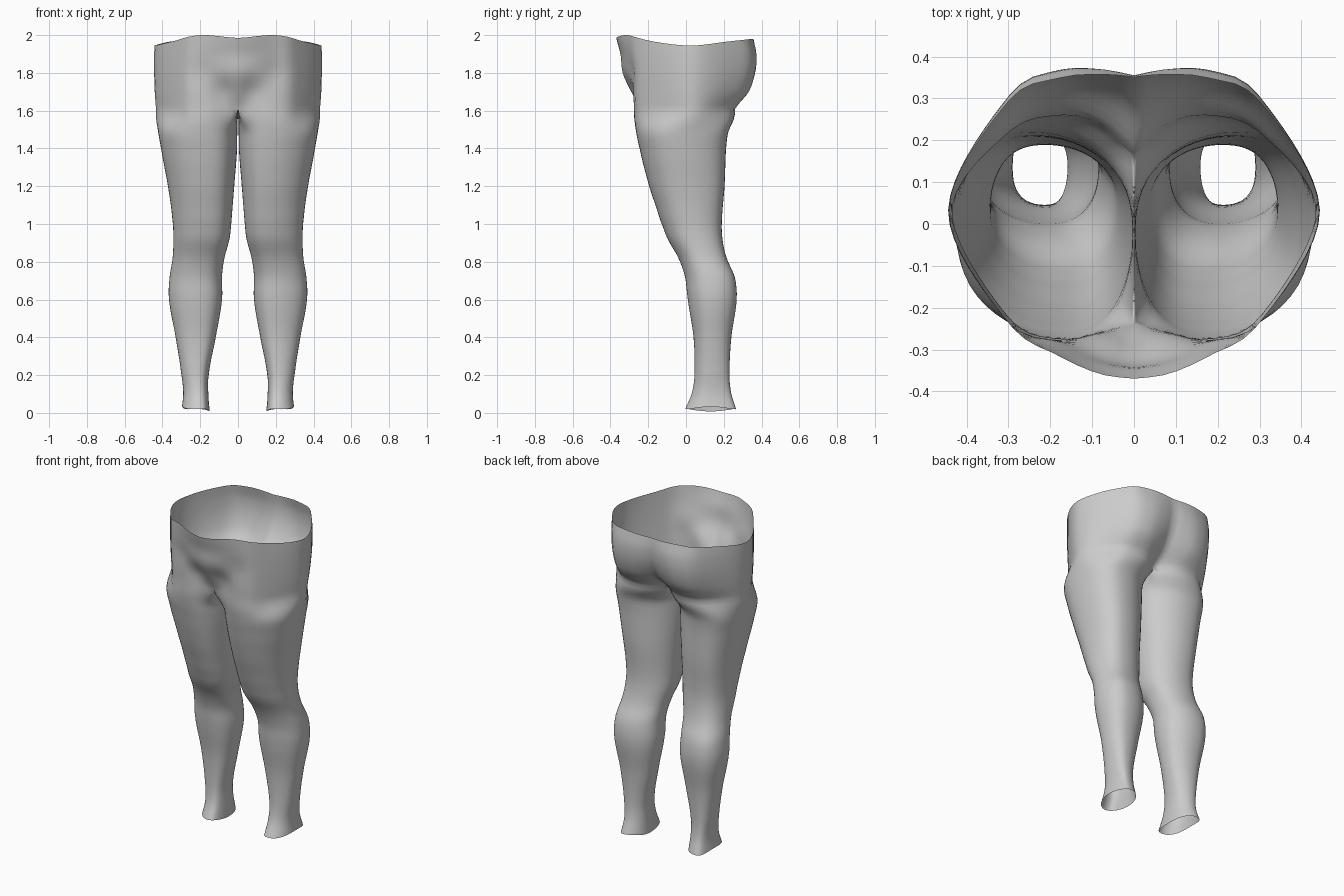
import bpy, bmesh, math
from mathutils import Vector

if "Cube" in bpy.data.objects:
    bpy.data.objects.remove(bpy.data.objects["Cube"])

OUT, INN = 36, 12          # segments on the outer wrap and the inner thigh
CROTCH = 1.61

# Leg profile: z, inner x, outer x, front y, back y
LEG = [
    (0.00, .150, .300, -.010, .270), (0.10, .157, .290, .030, .240),
    (0.20, .155, .300, .045, .230), (0.40, .118, .330, .040, .240),
    (0.60, .085, .365, .010, .268), (0.72, .085, .362, -.005, .258),
    (0.82, .072, .346, -.040, .215), (0.92, .045, .342, -.097, .193),
    (1.02, .034, .347, -.137, .190), (1.20, .020, .371, -.195, .204),
    (1.40, .005, .407, -.245, .212), (1.52, .004, .426, -.268, .228),
    (1.62, .004, .436, -.276, .260)]

# Pelvis profile: z, front y at XS, side x, back y at XS
XS = (0, .08, .18, .30)
PELVIS = [
    (1.60, -.235, -.258, -.274, -.222, .435, .160, .235, .255, .215),
    (1.70, -.290, -.268, -.278, -.228, .441, .275, .315, .330, .270),
    (1.80, -.335, -.318, -.282, -.233, .444, .335, .358, .362, .300),
    (1.90, -.347, -.336, -.302, -.236, .444, .355, .370, .366, .305),
    (2.00, -.372, -.360, -.315, -.236, .440, .350, .355, .345, .290)]
RIM = [1.985, 2.0, 1.965, 1.945, 1.965, 1.98, 1.978]   # waist height, front to back


def catmull(a, b, c, d, t):
    return .5 * (2*b + (c - a)*t + (2*a - 5*b + 4*c - d)*t*t + (3*b - a - 3*c + d)*t**3)


def along(pts, u):
    """Smooth interpolation through evenly keyed values, u in 0..1."""
    f = u * (len(pts) - 1)
    k = min(int(f), len(pts) - 2)
    return catmull(pts[max(k-1, 0)], pts[k], pts[k+1], pts[min(k+2, len(pts)-1)], f - k)


def row(table, z):
    """Smooth table lookup by height."""
    z = min(max(z, table[0][0]), table[-1][0])
    k = max(i for i in range(len(table) - 1) if table[i][0] <= z)
    t = (z - table[k][0]) / (table[k+1][0] - table[k][0])
    r = [table[max(k-1, 0)], table[k], table[k+1], table[min(k+2, len(table)-1)]]
    return [catmull(*[q[j] for q in r], t) for j in range(1, len(table[0]))]


def pelvis_ring(z):
    """Half outline from front centre round the side to back centre."""
    v = row(PELVIS, z)
    keys = [Vector((x, y)) for x, y in zip(XS, v[:4])] + [Vector((v[4], .03))]
    keys += [Vector((x, y)) for x, y in reversed(list(zip(XS, v[5:])))]
    fine = [along(keys, i / 160) for i in range(161)]
    dist = [0]
    for p, q in zip(fine, fine[1:]):
        dist.append(dist[-1] + (q - p).length)
    ring, k = [], 0
    for i in range(OUT + 1):
        d = dist[-1] * i / OUT
        while k < 159 and dist[k+1] < d:
            k += 1
        ring.append(fine[k].lerp(fine[k+1], (d - dist[k]) / (dist[k+1] - dist[k])))
    ring[0].x = ring[-1].x = 0
    return ring


def leg_point(z, a):
    xi, xo, yf, yb = row(LEG, z)
    c, s = math.cos(a), math.sin(a)
    x = (xi + xo)/2 + (xo - xi)/2 * math.copysign(abs(c)**.9, c)
    y = (yf + yb)/2 + (yb - yf)/2 * math.copysign(abs(s)**.9, s)
    x += .14 * (y - (yf + yb)/2) * s * s
    return Vector((max(x, .004), y))


bm = bmesh.new()
N = OUT + INN
angles = [math.radians(-135 + 270*i/OUT) for i in range(OUT + 1)]
angles += [math.radians(135 + 90*i/INN) for i in range(1, INN)]

# Crotch ring: pelvis outline closed by a straight seam on the centre line
base = pelvis_ring(CROTCH)
seam = base + [base[-1].lerp(base[0], i/INN) for i in range(1, INN)]

# Leg rings, ankle to crotch, with a slanted hem
rings, STEPS = [], 56
for j in range(STEPS + 1):
    z0 = CROTCH * j / STEPS
    s = min(max((z0 - 1.47) / (CROTCH - 1.47), 0), 1)
    s = s * s * (3 - 2*s)
    ring = []
    for i, a in enumerate(angles):
        hem = .02 + .012*math.cos(a) - .008*math.sin(a)*math.sin(2*a)
        z = z0 + hem * max(0, 1 - z0/.25)
        p = leg_point(z, a).lerp(seam[i], s)
        ring.append(bm.verts.new((p.x, p.y, z)))
    rings.append(ring)
for a, b in zip(rings, rings[1:]):
    for i in range(N):
        k = (i + 1) % N
        bm.faces.new((a[i], a[k], b[k], b[i]))

# Pelvis rings, crotch to wavy waist rim
low, PST = rings[-1][:OUT + 1], 16
for j in range(1, PST + 1):
    ring = []
    for i in range(OUT + 1):
        z = CROTCH + (along(RIM, i/OUT) - CROTCH) * j / PST
        p = pelvis_ring(z)[i]
        ring.append(bm.verts.new((p.x, p.y, z)))
    for i in range(OUT):
        bm.faces.new((low[i], low[i+1], ring[i+1], ring[i]))
    low = ring

mesh = bpy.data.meshes.new("legs_and_hips")
bm.to_mesh(mesh)
bm.free()
body = bpy.data.objects.new("legs_and_hips", mesh)
bpy.context.collection.objects.link(body)

# Mirror the half across the centre line
mod = body.modifiers.new("mirror", 'MIRROR')
mod.use_axis[0] = True
mod.merge_threshold = .001
for f in mesh.polygons:
    f.use_smooth = True
